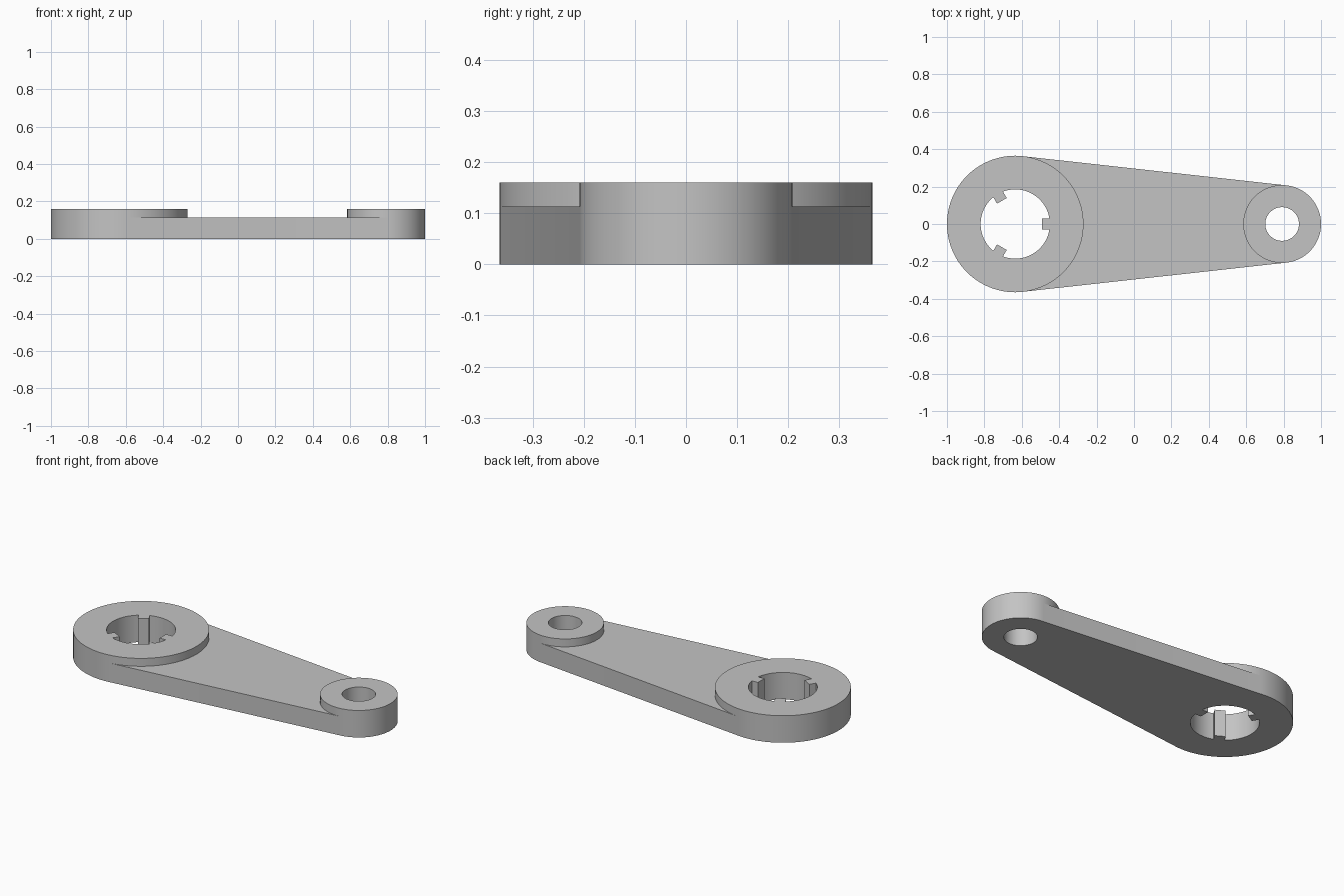
import bpy
import bmesh
from math import asin, acos, cos, sin, pi, radians

default = bpy.data.objects.get("Cube")
if default:
    bpy.data.objects.remove(default, do_unlink=True)

BIG_X, BIG_R, BORE_R = -0.635, 0.365, 0.185
SMALL_X, SMALL_R, PIN_R = 0.792, 0.208, 0.09
BOSS_H, ARM_H = 0.16, 0.113
KEY_TIP, KEY_HALF = 0.143, 0.03
SEGMENTS = 96

grey = bpy.data.materials.new("light grey metal")
grey.use_nodes = True
colour = (0.55, 0.55, 0.55, 1)
grey.diffuse_color = colour
grey.node_tree.nodes["Principled BSDF"].inputs["Base Color"].default_value = colour


def prism(name, outline, z0, z1):
    """Closed solid from a counter-clockwise outline."""
    bm = bmesh.new()
    base = bm.faces.new([bm.verts.new((x, y, z0)) for x, y in outline])
    top = bmesh.ops.extrude_face_region(bm, geom=[base])["geom"]
    bmesh.ops.translate(bm, vec=(0, 0, z1 - z0),
                        verts=[v for v in top if isinstance(v, bmesh.types.BMVert)])
    bmesh.ops.recalc_face_normals(bm, faces=bm.faces)
    mesh = bpy.data.meshes.new(name)
    bm.to_mesh(mesh)
    bm.free()
    mesh.materials.append(grey)
    obj = bpy.data.objects.new(name, mesh)
    bpy.context.collection.objects.link(obj)
    return obj


def arc(cx, r, start, end, steps):
    return [(cx + r * cos(start + (end - start) * i / steps),
             r * sin(start + (end - start) * i / steps)) for i in range(steps + 1)]


def circle(cx, r):
    return arc(cx, r, 0, 2 * pi, SEGMENTS)[:-1]


def combine(target, tool, operation):
    mod = target.modifiers.new(operation.lower(), "BOOLEAN")
    mod.operation = operation
    mod.solver = "EXACT"
    mod.object = tool
    bpy.context.view_layer.objects.active = target
    bpy.ops.object.modifier_apply(modifier=mod.name)
    bpy.data.objects.remove(tool, do_unlink=True)


# Tapered arm whose sides are tangent to both bosses
tangent = acos((BIG_R - SMALL_R) / (SMALL_X - BIG_X))
corners = [(cx + 0.999 * r * cos(a), 0.999 * r * sin(a))
           for cx, r, a in ((BIG_X, BIG_R, -tangent), (SMALL_X, SMALL_R, -tangent),
                            (SMALL_X, SMALL_R, tangent), (BIG_X, BIG_R, tangent))]
lever = prism("lever_arm", corners, 0, ARM_H)

# Raised round bosses at both ends
combine(lever, prism("large_boss", circle(BIG_X, BIG_R), 0, BOSS_H), "UNION")
combine(lever, prism("small_boss", circle(SMALL_X, SMALL_R), 0, BOSS_H), "UNION")

# Large bore, leaving three keys that point inward
half_angle = asin(KEY_HALF / BORE_R)
bore = []
for k in range(3):
    a = radians(120 * k)
    for side in (-KEY_HALF, KEY_HALF):
        bore.append((BIG_X + KEY_TIP * cos(a) - side * sin(a),
                     KEY_TIP * sin(a) + side * cos(a)))
    bore += arc(BIG_X, BORE_R, a + half_angle, a + radians(120) - half_angle, 28)
combine(lever, prism("keyed_bore_cutter", bore, -0.1, 0.3), "DIFFERENCE")

# Plain pin hole in the small boss
combine(lever, prism("pin_hole_cutter", circle(SMALL_X, PIN_R), -0.1, 0.3), "DIFFERENCE")

# Smooth round walls with crisp rims
bpy.ops.object.select_all(action="DESELECT")
lever.select_set(True)
bpy.context.view_layer.objects.active = lever
bpy.ops.object.shade_smooth_by_angle(angle=radians(30))
